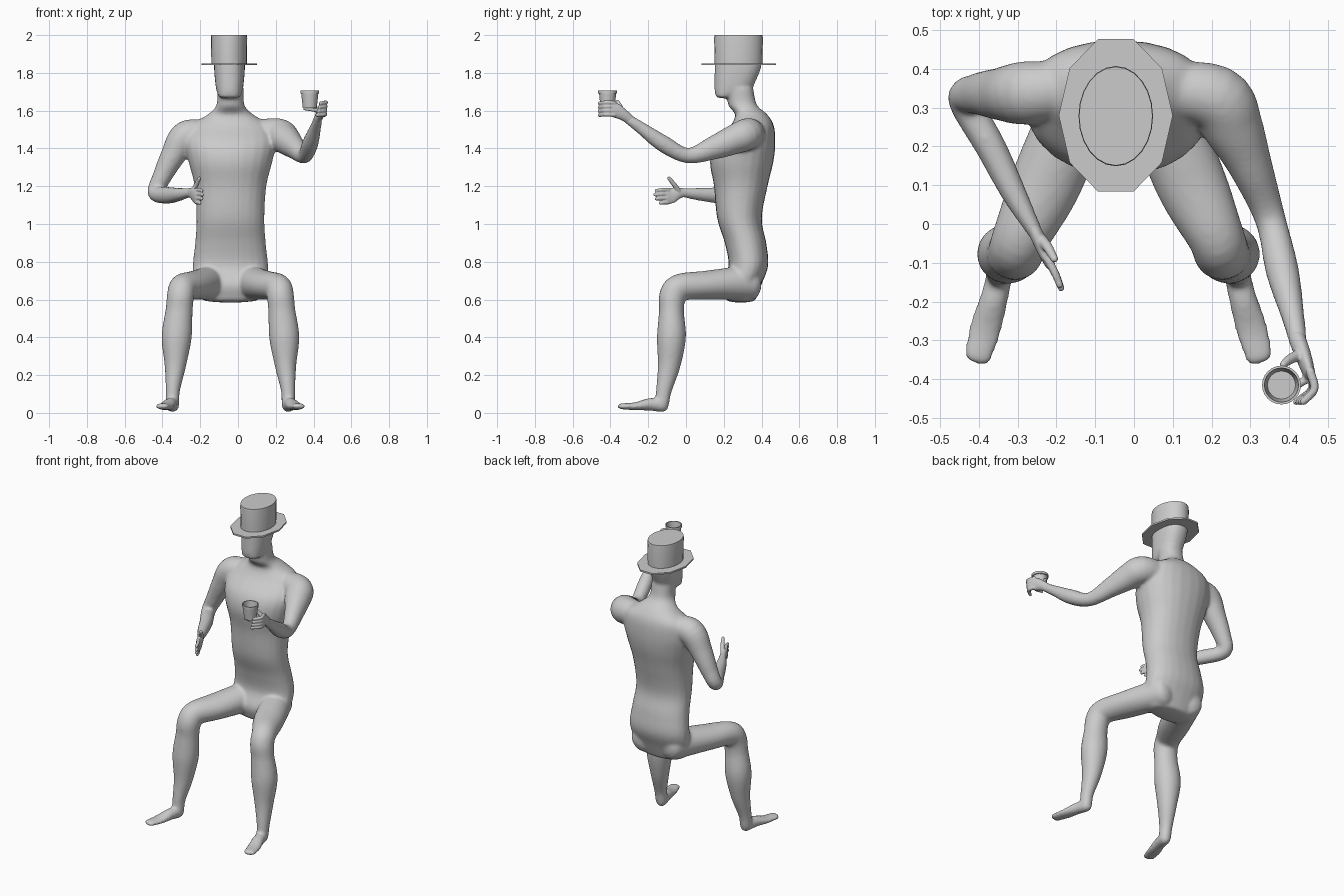
import bpy, bmesh, math
from mathutils import Vector

CX = -0.04  # symmetry plane of the seated body


def spline(pts, steps):
    """Catmull-Rom interpolation of (x, y, z, ra, rb) points."""
    p = [Vector(q if len(q) == 5 else (*q, q[3])) for q in pts]
    p = [p[0] * 2 - p[1]] + p + [p[-1] * 2 - p[-2]]
    out = []
    for a, b, c, d in zip(p, p[1:], p[2:], p[3:]):
        for i in range(steps):
            t = i / steps
            out.append(0.5 * (2 * b + (c - a) * t + (2 * a - 5 * b + 4 * c - d) * t * t
                              + (3 * b - a - 3 * c + d) * t ** 3))
    return out + [p[-2]]


def tube(bm, pts, cap=1.0, flat=False, power=1.0, steps=5, n=24):
    """Closed elliptical tube with rounded ends; ra runs along x, rb across."""
    s = spline(pts, steps)
    rings = []
    for i, q in enumerate(s):
        t = (s[min(i + 1, len(s) - 1)] - s[max(i - 1, 0)]).to_3d().normalized()
        if flat:
            t = Vector((0, 0, 1))
        a = (Vector((1, 0, 0)) - t * t.x).normalized()
        b = t.cross(a)
        end = -1 if i == 0 else 1 if i == len(s) - 1 else 0
        angles = [0] if not end else [0, 0.5, 1.0, 1.4]
        if end < 0:
            angles.reverse()
        for g in angles:
            c = q.to_3d() + t * end * math.sin(g) * min(q[3], q[4]) * cap
            ring = []
            for k in range(n):
                w = 2 * math.pi * k / n
                u, v = math.cos(w), math.sin(w)
                u = math.copysign(abs(u) ** power, u) * q[3] * math.cos(g)
                v = math.copysign(abs(v) ** power, v) * q[4] * math.cos(g)
                ring.append(bm.verts.new(c + a * u + b * v))
            rings.append(ring)
    for r0, r1 in zip(rings, rings[1:]):
        for k in range(n):
            bm.faces.new((r0[k], r0[(k + 1) % n], r1[(k + 1) % n], r1[k]))
    bm.faces.new(rings[0][::-1])
    bm.faces.new(rings[-1])


def finish(bm, name, voxel=0, smooth=0, angle=40):
    bmesh.ops.recalc_face_normals(bm, faces=bm.faces)
    me = bpy.data.meshes.new(name)
    bm.to_mesh(me)
    bm.free()
    ob = bpy.data.objects.new(name, me)
    bpy.context.collection.objects.link(ob)
    if voxel:
        m = ob.modifiers.new("blend", 'REMESH')
        m.mode, m.voxel_size, m.use_smooth_shade = 'VOXEL', voxel, True
        m = ob.modifiers.new("soften", 'SMOOTH')
        m.factor, m.iterations = 0.5, smooth
    else:
        bpy.ops.object.select_all(action='DESELECT')
        ob.select_set(True)
        bpy.context.view_layer.objects.active = ob
        bpy.ops.object.shade_smooth_by_angle(angle=math.radians(angle))
    return ob


def lathe(name, profile, center, n, sx=1.0, sy=1.0):
    """Revolve (r, z) points; r = 0 closes the ends."""
    bm = bmesh.new()
    rings = []
    for r, z in profile:
        count = n if r else 1
        rings.append([bm.verts.new((center[0] + r * sx * math.cos(2 * math.pi * k / n),
                                    center[1] + r * sy * math.sin(2 * math.pi * k / n), z))
                      for k in range(count)])
    for a, b in zip(rings, rings[1:]):
        for k in range(n):
            vs = [a[k % len(a)], a[(k + 1) % len(a)], b[(k + 1) % len(b)], b[k % len(b)]]
            bm.faces.new(list(dict.fromkeys(vs)))
    return finish(bm, name)


body = bmesh.new()

# Torso and neck: (z, centre y, half width, half depth)
torso = [(0.60, .29, .15, .08), (0.68, .295, .195, .105), (0.78, .33, .20, .105),
         (0.90, .315, .187, .11), (1.03, .283, .18, .118), (1.20, .29, .19, .142),
         (1.33, .295, .222, .168), (1.43, .313, .24, .16), (1.52, .35, .21, .115),
         (1.58, .345, .12, .085), (1.63, .30, .074, .076), (1.72, .285, .07, .07)]
tube(body, [(CX, y, z, a, b) for z, y, a, b in torso], cap=.2, flat=True, power=.9)

# Head: flat-faced, running up into the hat
head = [(1.675, .205, .058, .048), (1.71, .245, .07, .094), (1.77, .263, .078, .112),
        (1.84, .276, .082, .124), (1.90, .276, .08, .12)]
tube(body, [(CX - .005, y, z, a, b) for z, y, a, b in head], cap=.2, flat=True, power=.85)

# Legs and feet, mirrored
for s in (-1, 1):
    leg = [(.09, .34, .69, .09, .095), (.185, .11, .676, .092, .077),
           (.25, -.03, .665, .074, .072), (.264, -.07, .62, .072, .072),
           (.272, -.077, .54, .072, .066), (.285, -.077, .40, .08, .077),
           (.292, -.09, .25, .057, .06), (.305, -.117, .12, .038, .042),
           (.306, -.127, .05, .036, .038)]
    tube(body, [(CX + s * x, y, z, a, b) for x, y, z, a, b in leg], cap=.6)
    foot = [(.305, -.125, .04, .034, .036), (.32, -.19, .045, .036, .034),
            (.343, -.27, .035, .042, .021), (.363, -.345, .035, .036, .016)]
    tube(body, [(CX + s * x, y, z, a, b) for x, y, z, a, b in foot])

# Lowered arm
tube(body, [(-.15, .35, 1.48, .07), (-.275, .338, 1.465, .082), (-.345, .335, 1.36, .066, .068),
            (-.402, .335, 1.25, .051, .054), (-.436, .318, 1.165, .043, .043),
            (-.37, .2, 1.152, .04, .045), (-.31, .08, 1.157, .033, .035),
            (-.25, -.03, 1.167, .019, .023)])
# Raised arm
tube(body, [(.07, .35, 1.48, .07), (.21, .325, 1.475, .085), (.255, .25, 1.445, .078),
            (.30, .15, 1.405, .057, .063), (.352, .01, 1.362, .04, .041),
            (.382, -.12, 1.425, .043, .045), (.41, -.24, 1.51, .03, .033),
            (.423, -.305, 1.555, .023, .027)])
finish(body, "body", voxel=.009, smooth=9)

# Open hand of the lowered arm
hand = bmesh.new()
tube(hand, [(-.262, -.005, 1.166, .018, .022), (-.245, -.04, 1.163, .018, .03),
            (-.228, -.08, 1.15, .015, .042), (-.216, -.105, 1.147, .013, .038)], cap=.6)
for i, reach in enumerate((.062, .07, .062, .04)):
    z = 1.18 - .022 * i
    tube(hand, [(-.22, -.095, z, .011), (-.22 + .26 * reach, -.095 - .5 * reach, z, .0105),
                (-.22 + .46 * reach, -.095 - reach, z - .003, .009)], n=12)
tube(hand, [(-.238, -.04, 1.175, .014), (-.222, -.06, 1.205, .013),
            (-.205, -.09, 1.242, .01)], n=12)
finish(hand, "open_hand", voxel=.004, smooth=3)

# Hand gripping the cup
grip = bmesh.new()
tube(grip, [(.42, -.295, 1.55, .022, .026), (.433, -.33, 1.577, .021, .03),
            (.445, -.365, 1.597, .018, .038), (.453, -.39, 1.608, .015, .038)], cap=.6)
for i in range(4):
    z = 1.643 - .021 * i
    tube(grip, [(.454, -.38, z - .002, .012), (.465 - .002 * i, -.425, z, .011),
                (.437 - .006 * i, -.458, z - .004, .0095)], n=12)
tube(grip, [(.428, -.335, 1.59, .015), (.40, -.35, 1.625, .013), (.385, -.362, 1.648, .01)], n=12)
tube(grip, [(.445, -.40, 1.595, .011), (.40, -.425, 1.604, .01), (.352, -.43, 1.61, .008)], n=12)
finish(grip, "gripping_hand", voxel=.004, smooth=3)

# Cup with a hollow inside
lathe("cup", [(0, 1.615), (.037, 1.615), (.041, 1.65), (.045, 1.69), (.05, 1.692), (.05, 1.707),
              (.044, 1.707), (.036, 1.632), (0, 1.632)], (.38, -.415), 24)

# Hat: ten-sided brim and rounder crown
lathe("hat_brim", [(0, 1.841), (1, 1.841), (1, 1.851), (0, 1.851)], (-.047, .28), 10, .147, .207)
lathe("hat_crown", [(0, 1.846), (.98, 1.846), (1, 1.985), (.985, 2.0), (0, 2.0)],
      (-.047, .278), 24, .096, .129)
